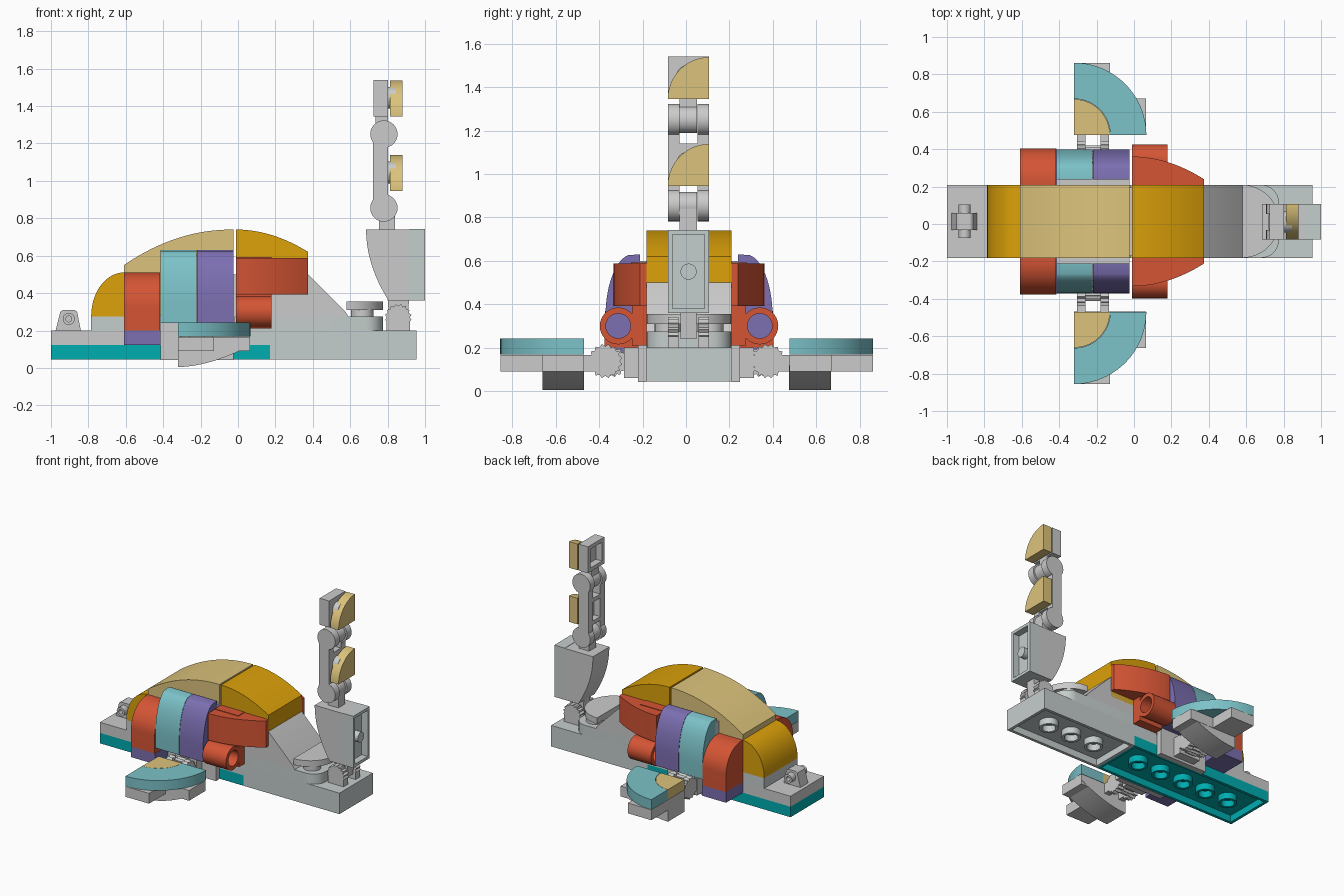
import bpy, bmesh
from math import sin, cos, pi, radians
from mathutils import Vector

if "Cube" in bpy.data.objects:
    bpy.data.objects.remove(bpy.data.objects["Cube"])

C = 0.014            # body centre line in y
W = 0.195            # half width of body / one module
COL = {'teal': (0.0, .42, .44), 'cyan': (.2, .54, .58), 'purple': (.2, .16, .44),
       'orange': (.66, .09, .035), 'yellow': (.72, .36, 0.003), 'tan': (.72, .55, .2),
       'light': (.56, .62, .61)}


def finish(name, bm, col=None):
    bmesh.ops.recalc_face_normals(bm, faces=bm.faces)
    me = bpy.data.meshes.new(name)
    bm.to_mesh(me)
    bm.free()
    ob = bpy.data.objects.new(name, me)
    bpy.context.collection.objects.link(ob)
    if col:
        m = bpy.data.materials.get(col) or bpy.data.materials.new(col)
        m.diffuse_color = (*COL[col], 1)
        m.use_nodes = True
        m.node_tree.nodes["Principled BSDF"].inputs["Base Color"].default_value = m.diffuse_color
        me.materials.append(m)
    return ob


def at(axis, p, d):
    return {'x': (d, p[0], p[1]), 'y': (p[0], d, p[1]), 'z': (p[0], p[1], d)}[axis]


def prism(name, pts, axis, a, b, col=None):
    bm = bmesh.new()
    f = bm.faces.new([bm.verts.new(at(axis, p, a)) for p in pts])
    r = bmesh.ops.extrude_face_region(bm, geom=[f])
    v = [g for g in r['geom'] if isinstance(g, bmesh.types.BMVert)]
    bmesh.ops.translate(bm, verts=v, vec=at(axis, (0, 0), b - a))
    return finish(name, bm, col)


def box(name, x0, x1, y0, y1, z0, z1, col=None, open_dir=None, wall=.03, depth=.05):
    """Box; open_dir hollows out the face looking that way."""
    bm = bmesh.new()
    bmesh.ops.create_cube(bm, size=1)
    for v in bm.verts:
        v.co = ((x0, x1)[v.co.x > 0], (y0, y1)[v.co.y > 0], (z0, z1)[v.co.z > 0])
    if open_dir:
        bmesh.ops.recalc_face_normals(bm, faces=bm.faces)
        d = Vector(open_dir)
        f = max(bm.faces, key=lambda q: q.normal.dot(d))
        bmesh.ops.inset_region(bm, faces=[f], thickness=wall)
        e = bmesh.ops.extrude_discrete_faces(bm, faces=[f])['faces'][0]
        bmesh.ops.translate(bm, verts=e.verts, vec=-d * depth)
    return finish(name, bm, col)


def arc(c, rx, ry, a0, a1, n=16):
    return [(c[0] + rx * cos(radians(a0 + (a1 - a0) * i / n)),
             c[1] + ry * sin(radians(a0 + (a1 - a0) * i / n))) for i in range(n + 1)]


def disc(name, c, r, axis, a, b, col=None, n=32):
    return prism(name, arc(c, r, r, 0, 360, n)[:-1], axis, a, b, col)


def tube(name, c, ro, ri, axis, a, b, col=None, n=32):
    bm = bmesh.new()
    loops = [[bm.verts.new(at(axis, p, d)) for p in arc(c, r, r, 0, 360, n)[:-1]]
             for r, d in ((ro, a), (ro, b), (ri, b), (ri, a))]
    for k in range(4):
        A, B = loops[k], loops[(k + 1) % 4]
        for i in range(n):
            j = (i + 1) % n
            bm.faces.new((A[i], A[j], B[j], B[i]))
    return finish(name, bm, col)


def gear(name, c, r, axis, a, b, n=16):
    pts = [(c[0] + (r if i % 2 else r * .85) * cos(i * pi / n),
            c[1] + (r if i % 2 else r * .85) * sin(i * pi / n)) for i in range(2 * n)]
    return prism(name, pts, axis, a, b)


Y0, Y1 = C - W, C + W

# base plates, hollow underneath with tubes
box('rear_base_plate', -1, .17, Y0, Y1, .045, .122, 'teal', (0, 0, -1))
box('front_base_plate', .17, .955, Y0, Y1, .045, .122, 'light', (0, 0, -1))
for i in range(1, 6):
    tube('rear_base_tube', (-1 + W * i, C), .065, .046, 'z', .048, .1, 'teal')
for i in range(1, 4):
    tube('front_base_tube', (.17 + W * i, C), .065, .046, 'z', .048, .1, 'light')

# second and third layers
box('middle_plate_rear', -1, -.415, Y0, Y1, .122, .2)
box('middle_plate', -.415, .56, Y0, Y1, .122, .2, 'light')
box('middle_plate_front', .56, .955, Y0, Y1, .122, .2, 'light')
box('upper_plate_rear', -.785, -.61, Y0, Y1, .2, .275, 'light')
prism('upper_plate_front', [(-.02, Y0)] + arc((.68, Y0 + .095), .095, .095, -90, 0, 8)
      + arc((.68, Y1 - .095), .095, .095, 0, 90, 8) + [(-.02, Y1)], 'z', .2, .275, 'light')
box('inner_core', -.61, .375, Y0 + .01, Y1 - .01, .2, .5)
prism('front_slope', [(.18, .275), (.59, .275), (.575, .3), (.375, .5), (.18, .5)], 'y', Y0, Y1)
prism('round_tile', arc((.58, C), W, W, -90, 90, 24), 'z', .31, .355)
for s in (1, -1):
    disc('tile_stud', (.665, C + s * .098), .06, 'z', .275, .31)

# rear clip with cross bar
prism('rear_clip', [(-.975, .2), (-.84, .2), (-.86, .3), (-.875, .31), (-.935, .31), (-.95, .3)],
      'y', C - .045, C + .045)
tube('rear_clip_bar', (-.905, .262), .032, .016, 'y', C - .09, C + .09)

# rounded shell
prism('shell_rear', [(-.61, .275)] + arc((-.61, .275), .175, .235, 90, 180), 'y', Y0, Y1, 'yellow')
for s in (1, -1):
    top = [(-.025 - .585 * i / 16, .74 - .19 * (i / 16) ** 2.1) for i in range(17)]
    prism('shell_middle', [(-.025, .28)] + top + [(-.61, .28)], 'y', C, C + s * W, 'tan')
    top = [(-.012 + .387 * i / 16, .74 - .12 * (i / 16) ** 2) for i in range(17)]
    prism('shell_front', [(-.012, .35)] + top + [(.375, .35)], 'y', C, C + s * W, 'yellow')

# flank pieces on both sides
for s, side in ((1, 'left'), (-1, 'right')):
    Y = lambda v: C + s * v
    E = Y(W)
    box(side + '_flank_plate', -.61, -.415, *sorted((E, Y(.39))), .122, .2, 'purple')
    rnd = [(Y(y), z) for y, z in [(W, .2), (.39, .2)] + arc((.215, .33), .175, .18, 0, 90) + [(W, .51)]]
    prism(side + '_rear_cheek', rnd, 'x', -.61, -.417, 'orange')
    prof = [(Y(y), z) for y, z in [(.225, .24), (.385, .24), (.385, .34)]
            + arc((.26, .34), .125, .29, 8, 80, 14) + [(.225, .63)]]
    prism(side + '_cyan_panel', prof, 'x', -.415, -.221, 'cyan')
    prism(side + '_purple_panel', prof, 'x', -.219, -.025, 'purple')
    box(side + '_bracket', -.415, -.025, *sorted((E, Y(.235))), .042, .6)
    box(side + '_bracket_foot', -.31, -.14, *sorted((Y(.22), Y(.3))), .06, .2)
    # shoulder wedge and hollow round brick
    wedge = [(-.012, E), (.375, E)] + [(.375 - .387 * i / 14, Y(.225 + .122 * (1 - (1 - i / 14) ** 2)))
                                       for i in range(15)]
    prism(side + '_shoulder', wedge, 'z', .392, .588, 'orange')
    box(side + '_shoulder_ledge', -.012, .18, *sorted((E, Y(.268))), .5, .592, 'orange')
    box(side + '_socket_block', -.012, .18, *sorted((E, Y(.262))), .21, .392, 'orange')
    tube(side + '_socket', (Y(.326), .3), .085, .057, 'x', -.012, .18, 'orange')

    # flipper: toothed hinge, corner plate, tiles, curved underside
    F = lambda v: .003 + s * v
    for x0 in (-.305, -.18):
        gear(side + '_flipper_gear', (F(.375), .138), .08, 'x', x0, x0 + .045)
        box(side + '_flipper_arm', x0, x0 + .045, *sorted((F(.39), F(.48))), .09, .165)
    gear(side + '_hinge_gear', (F(.345), .135), .072, 'x', -.26, -.18)
    x0, xm, x1 = -.32, -.128, .065
    prism(side + '_flipper_plate', [(x0, F(.473)), (x1, F(.473)), (x1, F(.667)), (xm, F(.667)),
                                    (xm, F(.858)), (x0, F(.858))], 'z', .09, .166)
    q = lambda r, a, b: [(x, F(y)) for x, y in arc((x0, .473), r, r, a, b, 20)]
    prism(side + '_flipper_tile', q(.386, 0, 90) + q(.193, 90, 0), 'z', .168, .242, 'cyan')
    prism(side + '_flipper_corner_tile', [(x0, F(.473))] + q(.191, 0, 90), 'z', .168, .242, 'tan')
    bot = [(x0 + .385 * i / 14, .005 + .115 * (i / 14) ** 1.8) for i in range(15)]
    prism(side + '_flipper_keel', bot + [(x1, .13), (x0, .13)], 'y', F(.472), F(.665))

# tail base joint
T0, T1, TC = -.084, .107, .012
for y0 in (-.084, .057):
    gear('tail_base_gear', (.857, .27), .072, 'y', y0, y0 + .05)
    box('tail_base_foot', .795, .92, y0, y0 + .05, .195, .26)
prism('tail_base_finger', [(.81, .24), (.905, .24), (.915, .37), (.8, .37)], 'y', -.025, .048)

# tail lower part
prism('tail_curve', [(.915, .74), (.685, .74)]
      + [(.685 + .12 * t ** 2, .74 - .38 * t) for t in [i / 14 for i in range(1, 15)]] + [(.915, .36)],
      'y', T0, T1)
box('tail_plate', .915, 1, T0, T1, .36, .742, 'light', (1, 0, 0))
disc('tail_plate_pin', (TC, .55), .037, 'x', .94, .995, 'light')
box('tail_neck', .755, .84, -.03, .05, .73, .85)

# tail segments: middle finger between paired fingers at each joint
for zc in (.855, 1.25):
    disc('tail_joint_middle', (.78, zc), .062, 'y', -.03, .05)
    for y0 in (T0, .054):
        disc('tail_joint_side', (.78, zc), .073, 'y', y0, y0 + .053)
for y0 in (T0, .054):
    box('tail_segment_rail', .722, .802, y0, y0 + .053, .855, 1.25)
box('tail_segment', .722, .802, T0, T1, .945, 1.14, None, (-1, 0, 0), .04, .05)
box('tail_tip_neck', .735, .802, -.03, .05, 1.25, 1.36)
box('tail_tip', .725, .802, T0, T1, 1.345, 1.54, None, (-1, 0, 0), .04, .05)
for z in (.945, 1.345):
    disc('tail_stud', (TC, z + .1), .058, 'x', .8, .845)
    prism('tail_tile', [(T1, z)] + arc((T1, z), .191, .193, 90, 180), 'x', .812, .88, 'tan')

bpy.ops.object.select_all(action='SELECT')
bpy.context.view_layer.objects.active = bpy.context.selected_objects[0]
bpy.ops.object.shade_smooth_by_angle(angle=radians(30))
